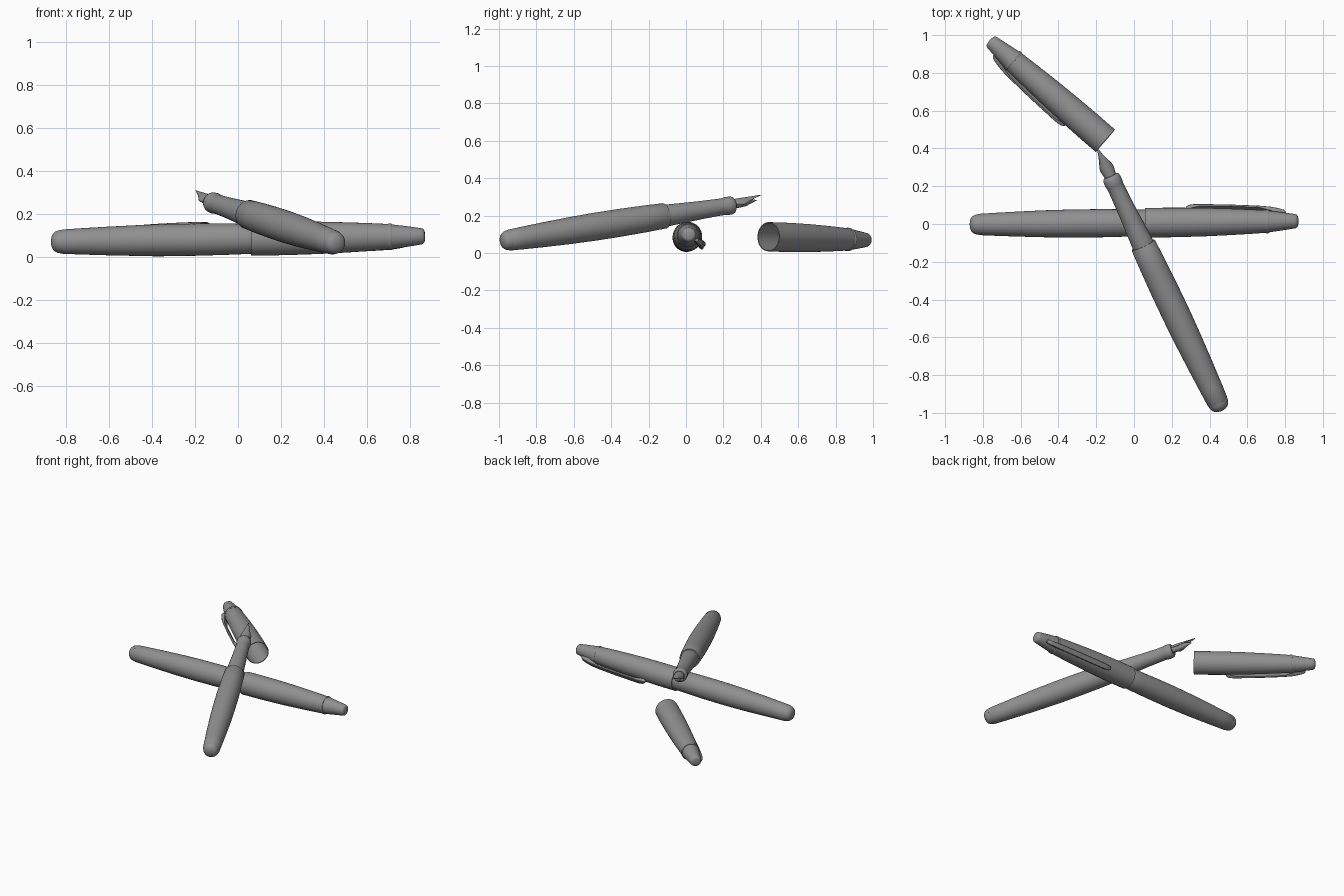
import bpy, bmesh, math
from mathutils import Vector, Matrix

if "Cube" in bpy.data.objects:
    bpy.data.objects.remove(bpy.data.objects["Cube"])

SEG = 48
GREY = bpy.data.materials.new("dark_grey")
GREY.diffuse_color = (.28, .28, .28, 1)
GREY.use_nodes = True
GREY.node_tree.nodes["Principled BSDF"].inputs["Base Color"].default_value = GREY.diffuse_color


def frame(start, end):
    """Local +x runs from start to end, local z stays as upright as possible."""
    x = (Vector(end) - Vector(start)).normalized()
    y = Vector((0, 0, 1)).cross(x).normalized()
    z = x.cross(y)
    m = Matrix((x, y, z)).transposed().to_4x4()
    m.translation = start
    return m


def finish(name, bm, m):
    bmesh.ops.remove_doubles(bm, verts=bm.verts, dist=1e-5)
    bmesh.ops.recalc_face_normals(bm, faces=bm.faces)
    me = bpy.data.meshes.new(name)
    bm.to_mesh(me)
    bm.free()
    for p in me.polygons:
        p.use_smooth = True
    me.set_sharp_from_angle(angle=math.radians(35))
    me.materials.append(GREY)
    ob = bpy.data.objects.new(name, me)
    bpy.context.collection.objects.link(ob)
    ob.matrix_world = m
    return ob


def skin(bm, rings, closed=True):
    """Join rings of equal length with quads."""
    rows = [[bm.verts.new(p) for p in r] for r in rings]
    n = len(rows[0])
    for a, b in zip(rows, rows[1:]):
        for i in range(n if closed else n - 1):
            j = (i + 1) % n
            bm.faces.new((a[i], a[j], b[j], b[i]))
    return rows


def lathe(name, profile, m, offset=(0, 0, 0)):
    """Turn a profile of (distance, radius) about the local x axis."""
    bm = bmesh.new()
    ang = [2 * math.pi * i / SEG for i in range(SEG)]
    skin(bm, [[Vector((s, r * math.cos(a), r * math.sin(a))) + Vector(offset)
               for a in ang] for s, r in profile])
    bmesh.ops.dissolve_degenerate(bm, dist=1e-6, edges=bm.edges)
    return finish(name, bm, m)


def barrel(prefix, m):
    # rounded end plug and tapered barrel
    lathe(prefix + "_end_plug", [(0, 0), (.001, .014), (.004, .027), (.010, .038),
                                 (.019, .046), (.030, .051), (.042, .054),
                                 (.05, .055), (.05, 0)], m)
    lathe(prefix + "_barrel", [(.05, 0), (.05, .0545), (.054, .0565), (.13, .0605),
                               (.25, .066), (.4, .0715), (.55, .0745), (.7, .0745),
                               (.85, .072), (.976, .068), (.98, .066), (.98, 0)], m)


def cap(prefix, m):
    # hollow cap shell
    lathe(prefix + "_shell", [(.63, 0), (.63, .04), (.4, .063), (.2, .070), (0, .0735),
                              (0, .078), (.1, .0785), (.2, .0775), (.32, .075),
                              (.45, .070), (.56, .0645), (.64, .0595), (.64, 0)], m)
    # clip band and tapered finial
    lathe(prefix + "_band", [(.638, .05), (.638, .0605), (.643, .0625), (.651, .0625),
                             (.656, .060), (.656, .05)], m)
    lathe(prefix + "_finial", [(.65, 0), (.65, .058), (.7, .0515), (.76, .043),
                               (.795, .0375), (.802, .0345), (.807, .028), (.81, .016),
                               (.811, 0)], m)
    # clip: stations of (distance, inner radius, outer radius, half width)
    stations = [(.745, .036, .058, .008), (.735, .038, .067, .013), (.70, .046, .077, .016),
                (.66, .060, .085, .018), (.60, .078, .091, .019), (.45, .086, .099, .020),
                (.30, .090, .104, .020), (.26, .084, .105, .019), (.23, .077, .103, .015),
                (.215, .080, .097, .007)]
    bm = bmesh.new()
    c = .004
    rows = skin(bm, [[(s, lo, -w), (s, hi - c, -w), (s, hi, -w + c),
                      (s, hi, w - c), (s, hi - c, w), (s, lo, w)]
                     for s, lo, hi, w in stations])
    bm.faces.new(rows[0])
    bm.faces.new(rows[-1])
    finish(prefix + "_clip", bm, m @ Matrix.Rotation(math.radians(-33), 4, 'X'))


# closed pen
closed = frame((-.87, -.003, .072), (.87, .015, .098))
barrel("closed_pen", closed)
cap("closed_pen_cap", closed @ Matrix.Translation((.93, 0, 0)))

# loose cap
cap("loose_cap", frame((-.152, .441, .087), (-.763, .971, .069)))

# open pen resting across the closed one
pen = frame((.465, -.988, .062), (-.123, .25, .256))
barrel("open_pen", pen)
lathe("open_pen_grip", [(.96, 0), (.96, .059), (.98, .059), (1.08, .054), (1.2, .0485),
                        (1.3, .0455), (1.33, .0455), (1.338, .0475), (1.352, .049),
                        (1.372, .048), (1.384, .044), (1.39, .036), (1.39, 0)], pen)

# ink feed under the nib
lathe("open_pen_feed", [(1.37, 0), (1.37, .025), (1.43, .025), (1.465, .022),
                        (1.485, .014), (1.51, .007), (1.53, 0)], pen, (0, 0, .006))

# nib: curved sheet narrowing to a point
bm = bmesh.new()
widths = [(1.37, .030), (1.40, .032), (1.43, .037), (1.45, .034), (1.48, .022),
          (1.515, .011), (1.545, .004), (1.556, .0015)]
rings = []
for s, w in widths:
    row = []
    for i in range(13):
        t = i / 6 - 1
        row.append((s, w * math.sin(t * 1.5) / math.sin(1.5),
                    .030 - w * (1 - math.cos(t * 1.5))))
    rings.append(row)
skin(bm, rings, closed=False)
nib = finish("open_pen_nib", bm, pen)
thick = nib.modifiers.new("thickness", 'SOLIDIFY')
thick.thickness = .003
thick.offset = 0
